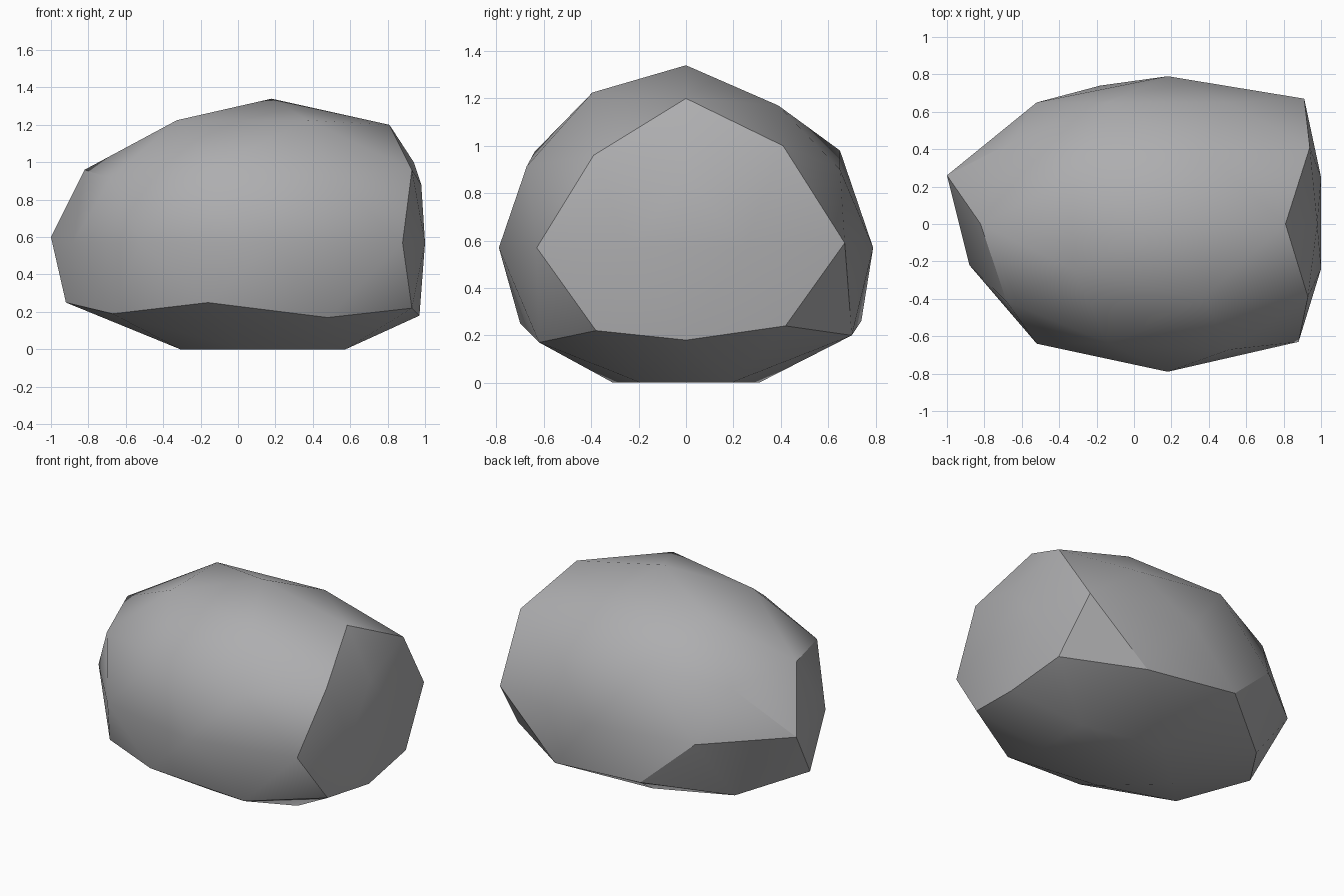
import bpy, bmesh
from mathutils import Vector

# Stretched low-poly ball, flattened underneath and on the right end
bm = bmesh.new()
bmesh.ops.create_icosphere(bm, subdivisions=2, radius=1)
for v in bm.verts:
    x, y, z = v.co
    taper = 0.78 if z < -0.8 else 1.0
    v.co = (min(0.18 + 1.19 * x * taper, 0.98), 0.79 * y * taper,
            max(0.57 + 0.77 * z, 0.0))

# Chips and bumps: pull the nearest corner to each of these points
chips = [
    (-1.0, 0.26, 0.60), (-0.88, -0.22, 0.57), (-0.52, 0.65, 0.57), (-0.52, -0.64, 0.57),
    (0.91, 0.67, 0.59), (0.88, -0.63, 0.57), (1.0, 0.25, 0.57), (1.0, -0.24, 0.57),
    (0.97, 0, 0.18), (0.98, 0, 0.88), (0.93, -0.38, 0.22), (0.95, 0.42, 0.24),
    (0.94, 0.41, 1.0), (0.93, -0.39, 0.96), (0.81, 0, 1.20), (-0.82, 0, 0.96),
    (-0.18, 0.74, 0.26), (-0.16, -0.70, 0.25), (0.48, 0.70, 0.20), (0.48, -0.62, 0.17),
    (-0.92, 0, 0.25), (-0.67, -0.40, 0.19), (-0.14, 0.65, 0.98), (0.50, 0.65, 0.90),
    (0.37, 0.39, 1.17), (-0.65, 0.44, 0.90),
]
for p in chips:
    p = Vector(p)
    min(bm.verts, key=lambda v: (v.co - p).length).co = p
bmesh.ops.recalc_face_normals(bm, faces=bm.faces)

mesh = bpy.data.meshes.new("boulder")
bm.to_mesh(mesh)
bm.free()
rock = bpy.data.objects.new("boulder", mesh)
bpy.context.collection.objects.link(rock)

# One stone grey, smooth with sharp edges
stone = bpy.data.materials.new("stone grey")
stone.diffuse_color = (0.42, 0.42, 0.43, 1)
mesh.materials.append(stone)
bpy.context.view_layer.objects.active = rock
rock.select_set(True)
bpy.ops.object.shade_smooth_by_angle(angle=0.5236)
